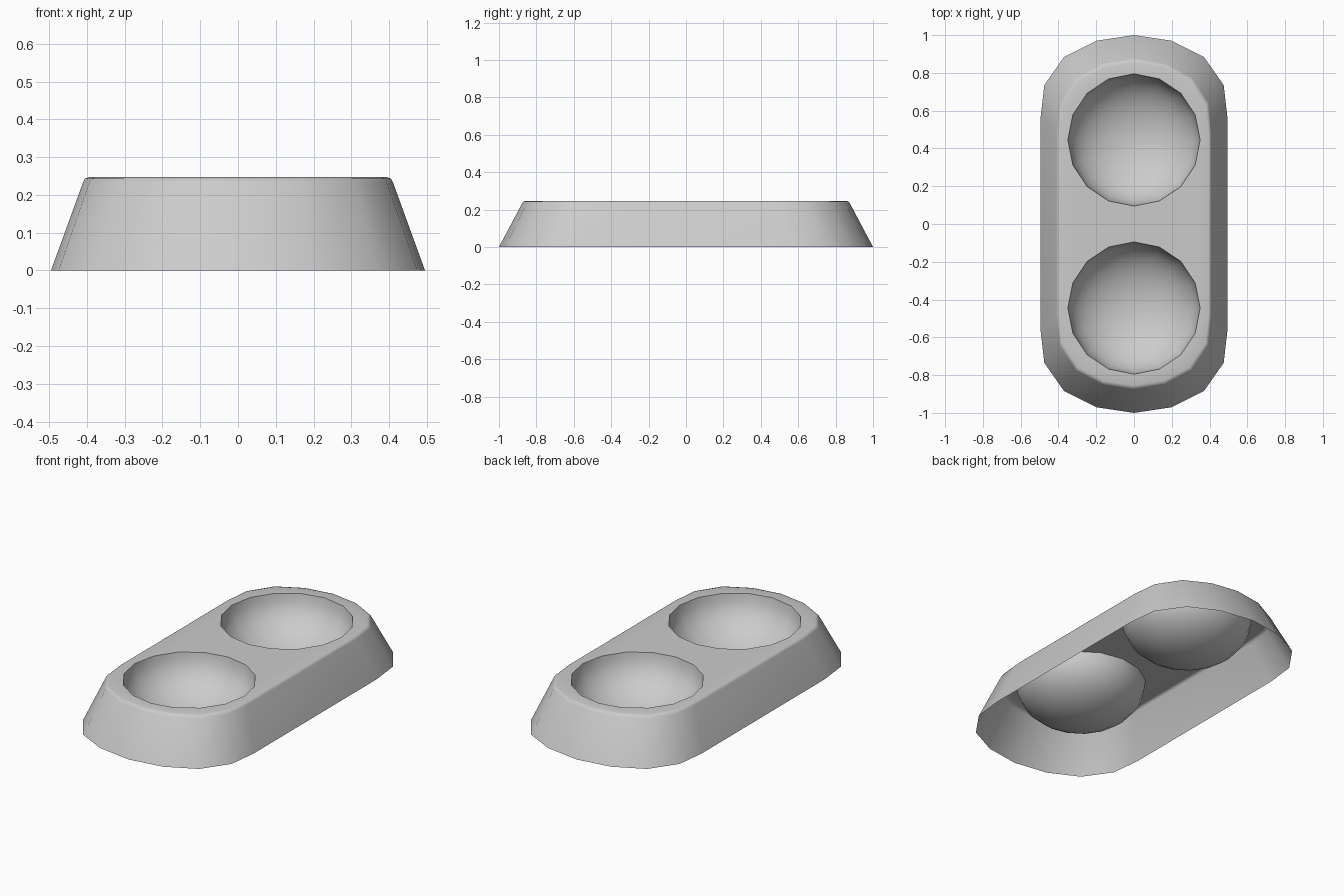
import bpy, bmesh, math

if "Cube" in bpy.data.objects:
    bpy.data.objects.remove(bpy.data.objects["Cube"])

HEIGHT = 0.247
BOWL_R, BOWL_Y, BOWL_DEPTH, SIDES = 0.35, 0.445, 0.24, 16

# Quarter outline of the footprint, mirrored into a full closed loop
quarter = [(0.495, 0.56), (0.475, 0.735), (0.37, 0.885), (0.20, 0.97)]
half = quarter + [(0, 1)] + [(-x, y) for x, y in reversed(quarter)]
outline = half + [(-x, -y) for x, y in half]


def finish(bm, name):
    mesh = bpy.data.meshes.new(name)
    bm.to_mesh(mesh)
    bm.free()
    obj = bpy.data.objects.new(name, mesh)
    bpy.context.collection.objects.link(obj)
    bpy.ops.object.select_all(action='DESELECT')
    obj.select_set(True)
    bpy.context.view_layer.objects.active = obj
    bpy.ops.object.shade_smooth_by_angle(angle=math.radians(40))
    return obj


def add_ring(bm, points):
    verts = [bm.verts.new(p) for p in points]
    edges = [bm.edges.new((verts[i - 1], verts[i])) for i in range(len(verts))]
    return verts, edges


def bridge(bm, a, b):
    for i in range(len(a)):
        bm.faces.new((a[i - 1], a[i], b[i], b[i - 1]))


def circle(y, r, z):
    return [(r * math.cos(2 * math.pi * i / SIDES),
             y + r * math.sin(2 * math.pi * i / SIDES), z) for i in range(SIDES)]


# Body: open-bottomed sloping wall with a softened top edge
bm = bmesh.new()
prev = None
for sx, sy, z in [(1, 1, 0), (0.828, 0.876, 0.234),
                  (0.818, 0.868, 0.243), (0.797, 0.855, HEIGHT)]:
    ring, edges = add_ring(bm, [(x * sx, y * sy, z) for x, y in outline])
    if prev:
        bridge(bm, prev, ring)
    prev = ring

# Top plate with two round openings
for s in (-1, 1):
    edges += add_ring(bm, circle(s * BOWL_Y, BOWL_R, HEIGHT))[1]
bmesh.ops.triangle_fill(bm, use_beauty=True, use_dissolve=False, edges=edges, normal=(0, 0, 1))
bmesh.ops.recalc_face_normals(bm, faces=bm.faces)
finish(bm, "body")

# Bowls: squashed half spheres hanging from the openings
for name, s in (("front_bowl", -1), ("back_bowl", 1)):
    bm = bmesh.new()
    prev = None
    for k in range(8):
        t = math.pi / 2 * k / 8
        ring, _ = add_ring(bm, circle(s * BOWL_Y, BOWL_R * math.cos(t),
                                      HEIGHT - BOWL_DEPTH * math.sin(t)))
        if prev:
            bridge(bm, ring, prev)
        prev = ring
    tip = bm.verts.new((0, s * BOWL_Y, HEIGHT - BOWL_DEPTH))
    for i in range(SIDES):
        bm.faces.new((prev[i - 1], prev[i], tip))
    bmesh.ops.recalc_face_normals(bm, faces=bm.faces)
    if sum(f.normal.z for f in bm.faces) < 0:
        bmesh.ops.reverse_faces(bm, faces=bm.faces)
    finish(bm, name)
